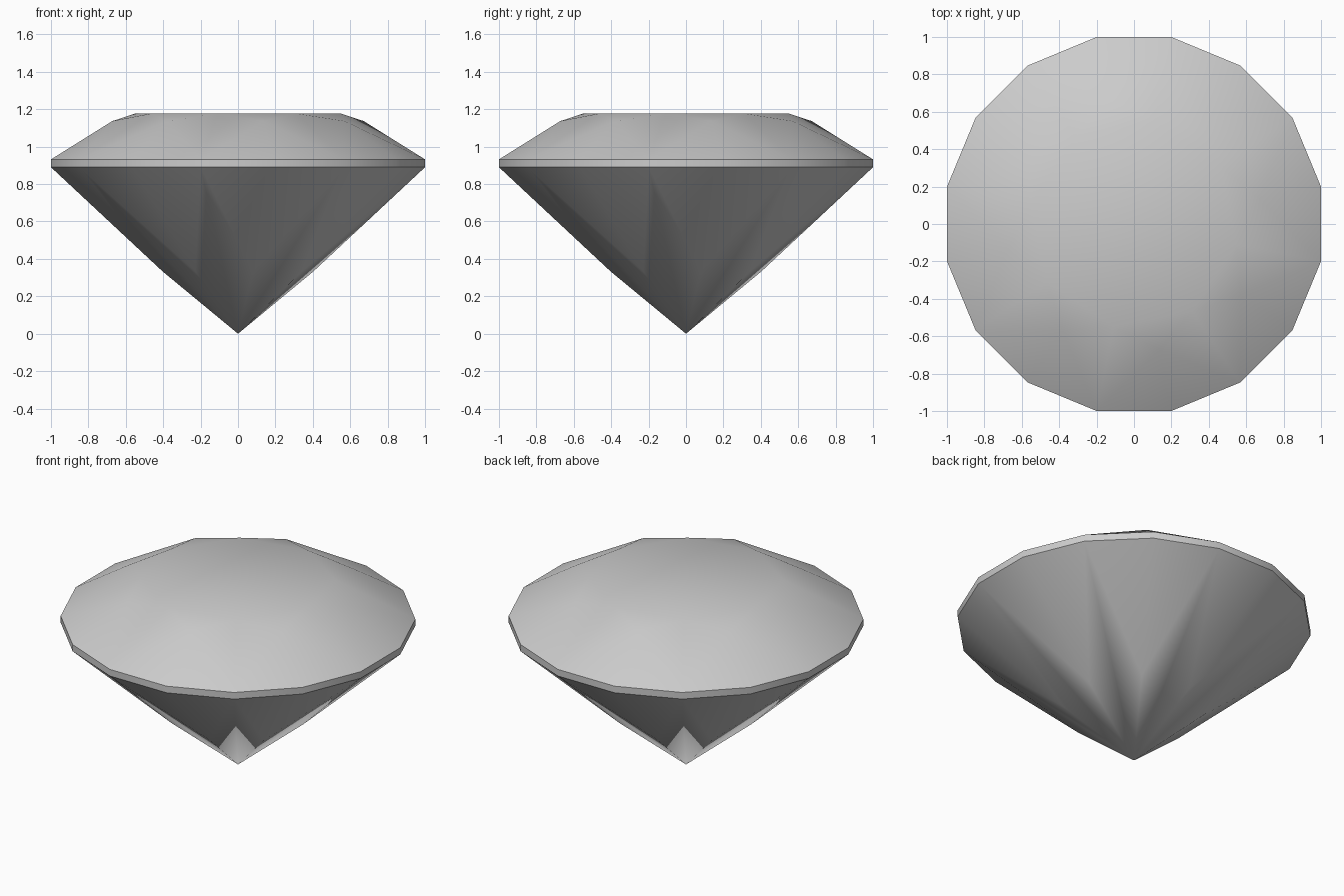
import bpy
import bmesh
from math import sin, cos, radians

cube = bpy.data.objects.get("Cube")
if cube:
    bpy.data.objects.remove(cube)

# One pale grey material for the whole stone
grey = bpy.data.materials.new("pale_grey")
grey.use_nodes = True
colour = (0.6, 0.6, 0.6, 1)
grey.diffuse_color = colour
grey.node_tree.nodes["Principled BSDF"].inputs["Base Color"].default_value = colour

STEP = 22.5
TABLE_ANGLE = -STEP / 2     # table corners; the facet tips sit one step on
TIP_ANGLE = STEP / 2

bm = bmesh.new()


def ring(count, radius, z, start):
    turn = 360 / count
    return [bm.verts.new((radius * cos(radians(start + turn * i)),
                          radius * sin(radians(start + turn * i)), z))
            for i in range(count)]


# Rings of corners from the table down to the point
table = ring(8, 0.56, 1.177, TABLE_ANGLE)
crown_tips = ring(8, 0.685, 1.137, TIP_ANGLE)
girdle_top = ring(16, 1.0196, 0.932, TABLE_ANGLE)
girdle_bottom = ring(16, 1.0196, 0.89, TABLE_ANGLE)
pavilion_tips = ring(8, 0.41, 0.332, TIP_ANGLE)
culet = bm.verts.new((0, 0, 0))

# Flat table on top
bm.faces.new(table)


def half_facets(tips, girdle, i):
    """The two triangles between a facet tip and the girdle."""
    for j in (2 * i, 2 * i + 1):
        bm.faces.new((tips[i], girdle[j], girdle[(j + 1) % 16]))


for i in range(8):
    # Crown: star triangle, kite and girdle triangles
    bm.faces.new((table[i], crown_tips[i], table[(i + 1) % 8]))
    bm.faces.new((table[i], crown_tips[i - 1], girdle_top[2 * i], crown_tips[i]))
    half_facets(crown_tips, girdle_top, i)
    # Pavilion: long kite and girdle triangles
    bm.faces.new((culet, pavilion_tips[i - 1], girdle_bottom[2 * i], pavilion_tips[i]))
    half_facets(pavilion_tips, girdle_bottom, i)

# Narrow girdle band
for i in range(16):
    j = (i + 1) % 16
    bm.faces.new((girdle_top[i], girdle_bottom[i], girdle_bottom[j], girdle_top[j]))

bmesh.ops.recalc_face_normals(bm, faces=bm.faces)
mesh = bpy.data.meshes.new("cut_gem")
bm.to_mesh(mesh)
bm.free()
mesh.materials.append(grey)

gem = bpy.data.objects.new("cut_gem", mesh)
bpy.context.collection.objects.link(gem)
bpy.ops.object.select_all(action='DESELECT')
gem.select_set(True)
bpy.context.view_layer.objects.active = gem
bpy.ops.object.shade_smooth_by_angle(angle=radians(30))
